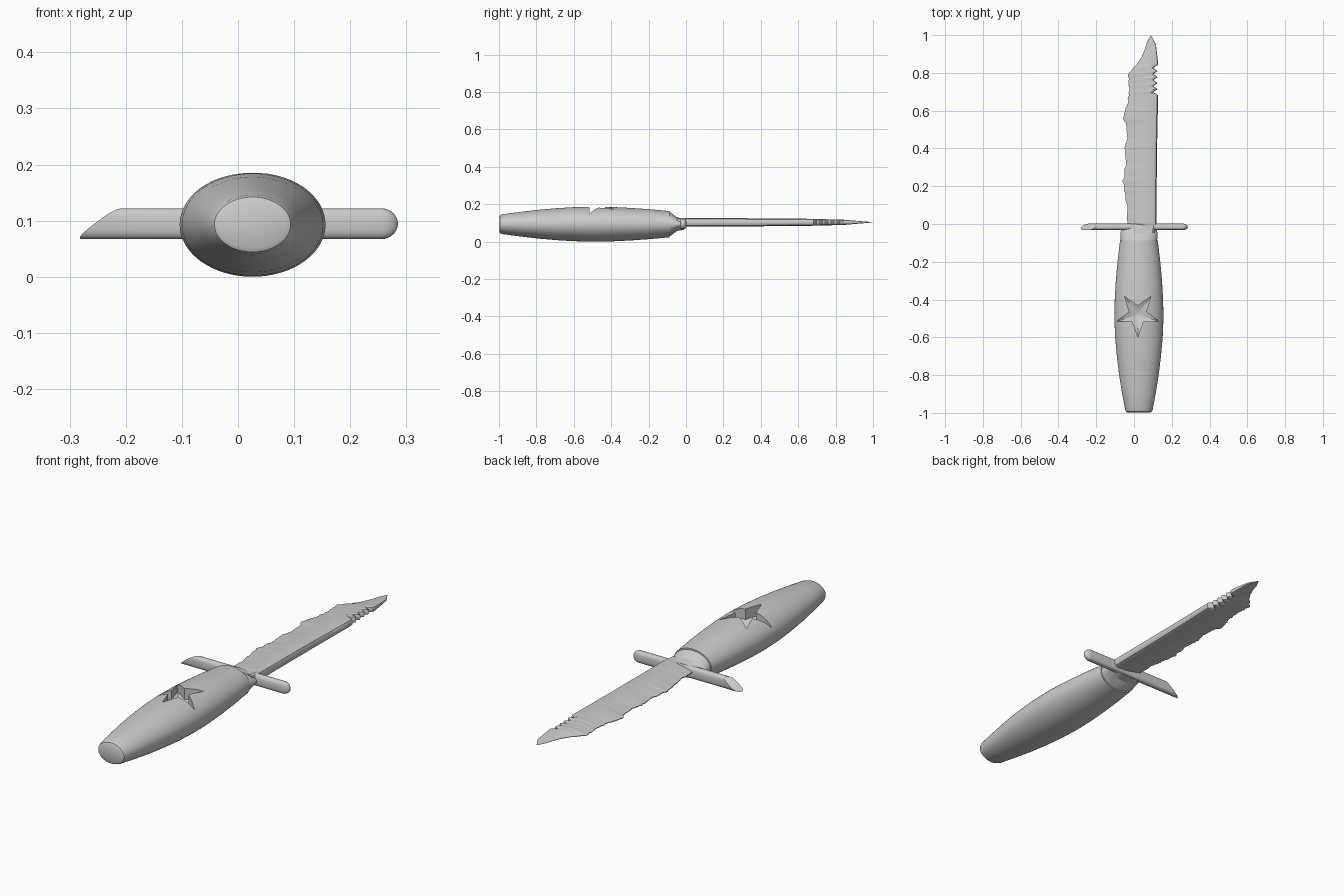
import bpy, bmesh, math, random

random.seed(4)
if "Cube" in bpy.data.objects:
    bpy.data.objects.remove(bpy.data.objects["Cube"], do_unlink=True)

grey = bpy.data.materials.new("plain_grey")
grey.use_nodes = True
grey.diffuse_color = (0.6, 0.6, 0.6, 1)
grey.node_tree.nodes["Principled BSDF"].inputs["Base Color"].default_value = (0.6, 0.6, 0.6, 1)

CX, CZ = 0.026, 0.096  # handle axis


def loft(name, rings):
    """Skin a row of equal-length point rings and cap both ends."""
    bm = bmesh.new()
    loops = [[bm.verts.new(p) for p in ring] for ring in rings]
    n = len(loops[0])
    for a, b in zip(loops, loops[1:]):
        for i in range(n):
            j = (i + 1) % n
            bm.faces.new((a[i], a[j], b[j], b[i]))
    bm.faces.new(loops[0])
    bm.faces.new(loops[-1])
    bmesh.ops.recalc_face_normals(bm, faces=bm.faces)
    mesh = bpy.data.meshes.new(name)
    bm.to_mesh(mesh)
    bm.free()
    mesh.materials.append(grey)
    obj = bpy.data.objects.new(name, mesh)
    bpy.context.collection.objects.link(obj)
    return obj


def smooth(obj, degrees=35):
    bpy.ops.object.select_all(action="DESELECT")
    obj.select_set(True)
    bpy.context.view_layer.objects.active = obj
    bpy.ops.object.shade_smooth_by_angle(angle=math.radians(degrees))


def lerp(points, t):
    """Piecewise linear lookup in (key, value) pairs."""
    for (a, va), (b, vb) in zip(points, points[1:]):
        if t <= b:
            return va + (vb - va) * max(0, t - a) / (b - a)
    return points[-1][1]


def oval(y, rx, rz, n=64):
    angles = [2 * math.pi * i / n for i in range(n)]
    return [(CX + rx * math.cos(a), y, CZ + rz * math.sin(a)) for a in angles]


# Handle: swollen oval grip with a slightly domed butt
grip = [(-1, .06, .042), (-.996, .068, .049), (-.985, .073, .053), (-.9, .089, .064),
        (-.8, .105, .076), (-.7, .117, .085), (-.6, .126, .091), (-.5, .13, .093),
        (-.4, .128, .092), (-.3, .122, .087), (-.2, .113, .08), (-.09, .1, .07)]
handle = loft("handle", [oval(*s) for s in grip])

# Star recess, sunk into the top of the handle
SX, SY = 0.02, -0.482


def star(z, scale=1.0):
    pts = []
    for i in range(10):
        r = (0.118 if i % 2 == 0 else 0.047) * scale
        a = -math.pi / 2 + i * math.pi / 5
        pts.append((SX + r * math.cos(a), SY + r * math.sin(a), z))
    return pts


cutter = loft("star_cutter", [star(0.3), star(0.137), star(0.118, 0.15)])
cutter.hide_render = True
cut = handle.modifiers.new("star_recess", "BOOLEAN")
cut.operation = "DIFFERENCE"
cut.solver = "EXACT"
cut.object = cutter
bpy.context.view_layer.objects.active = handle
bpy.ops.object.modifier_apply(modifier=cut.name)
bpy.data.objects.remove(cutter, do_unlink=True)
smooth(handle)

# Collar between handle and guard
collar = loft("collar", [oval(-.095, .095, .065), oval(-.085, .097, .062),
                         oval(-.05, .098, .036), oval(-.012, .09, .03)])
smooth(collar, 25)


# Guard: rod with a rounded left end and an obliquely snapped right end
def rod_ring(x, scale):
    ring = []
    for i in range(28):
        a = 2 * math.pi * i / 28
        c, s = math.cos(a), math.sin(a)
        y = -0.0175 + 0.0175 * scale * math.copysign(abs(c) ** 0.7, c)
        z = 0.0975 + 0.0275 * scale * math.copysign(abs(s) ** 0.7, s)
        ring.append((x, y, z))
    return ring


broken = [(-0.287 + 0.9 * (y + 0.03) + 1.3 * (z - 0.07), y, z) for x, y, z in rod_ring(0, 1)]
rounded = [rod_ring(0.255 + 0.03 * math.sin(t), max(math.cos(t), 0.06))
           for t in [math.pi / 2 * i / 7 for i in range(8)]]
guard = loft("guard", [broken, rod_ring(-0.15, 1)] + rounded)
smooth(guard)

# Blade: chipped cutting edge, thick spine with a toothed stretch, hooked tip
edge = [(-.05, .02), (-.012, .02), (-.005, -.035), (.09, -.036), (.14, -.046), (.23, -.06),
        (.25, -.047), (.29, -.054), (.3, -.043), (.4, -.048), (.45, -.036), (.52, -.04),
        (.56, -.058), (.6, -.045), (.65, -.032), (.72, -.026), (.79, -.03), (.82, -.006),
        (.855, .025), (.87, .036), (.91, .052), (.93, .06), (.96, .068), (.995, .087)]
spine = [(-.05, .108), (0, .118), (.4, .122), (.68, .128), (.84, .128), (.9, .122),
         (.95, .116), (.97, .105), (.995, .09)]
half_thick = [(-.05, .023), (.3, .022), (.65, .019), (.84, .014), (.995, .001)]


def blade_ring(y):
    xl = lerp(edge, y)
    if 0.02 < y < 0.9:
        xl += random.uniform(-0.003, 0.003)
    xr = lerp(spine, y)
    if 0.68 < y < 0.84:  # five triangular notches
        phase = (y - 0.68) / 0.032 % 1
        xr -= 0.028 * (1 - abs(2 * phase - 1))
    h, w, zc = lerp(half_thick, y), xr - xl, 0.106
    upper = [(0.0, 0.08), (0.3, 0.6), (0.55, 0.85), (0.88, 1.0), (0.97, 0.75), (1.0, 0.3)]
    ring = [(xl + u * w, y, zc + v * h) for u, v in upper]
    return ring + [(xl + u * w, y, zc - v * h) for u, v in reversed(upper)]


STEP = 0.008
count = round((0.995 + 0.05) / STEP)
stations = [-0.05 + i * STEP for i in range(count)] + [0.995]
blade = loft("blade", [blade_ring(y) for y in stations])
smooth(blade, 30)

# Shift everything so that the length is centred
for obj in (handle, collar, guard, blade):
    for v in obj.data.vertices:
        v.co.y += 0.0025
        v.co.z -= 0.003
